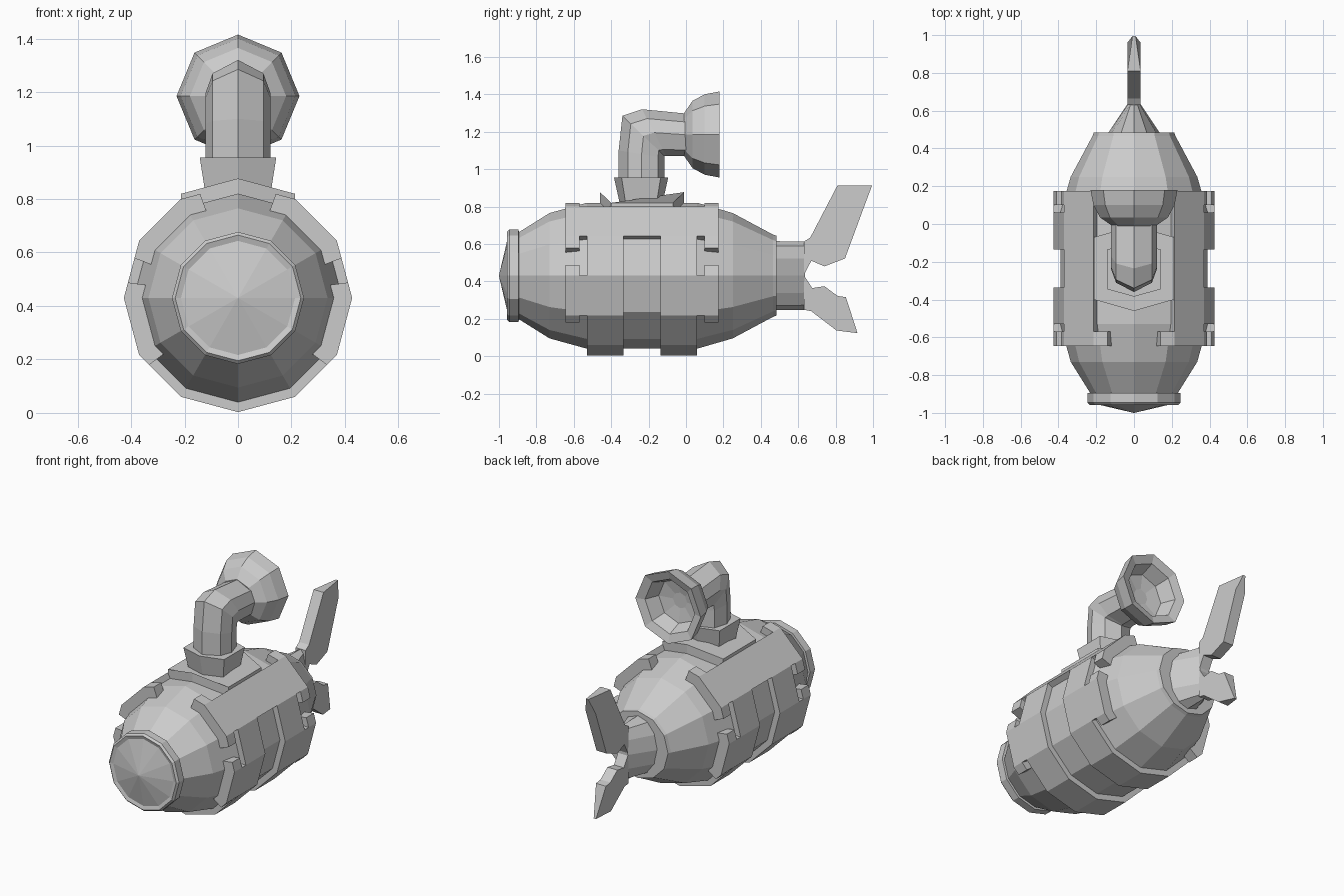
import bpy, bmesh
from math import sin, cos, radians, pi

if "Cube" in bpy.data.objects:
    bpy.data.objects.remove(bpy.data.objects["Cube"])

grey = bpy.data.materials.new("plain_grey")
grey.use_nodes = True
grey.diffuse_color = (0.6, 0.6, 0.6, 1)
grey.node_tree.nodes["Principled BSDF"].inputs["Base Color"].default_value = (0.6, 0.6, 0.6, 1)

AXIS = 0.43      # height of the hull centre line
PLATE_R = 0.427  # outer radius of the armour plates


def finish(name, bm):
    bmesh.ops.remove_doubles(bm, verts=bm.verts, dist=0.0005)
    bmesh.ops.recalc_face_normals(bm, faces=bm.faces)
    mesh = bpy.data.meshes.new(name)
    bm.to_mesh(mesh)
    bm.free()
    mesh.materials.append(grey)
    obj = bpy.data.objects.new(name, mesh)
    bpy.context.collection.objects.link(obj)
    return obj


def skin(bm, rings):
    """Join closed rings of points with quads and cap both ends."""
    loops = [[bm.verts.new(p) for p in ring] for ring in rings]
    n = len(loops[0])
    for a, b in zip(loops, loops[1:]):
        for i in range(n):
            j = (i + 1) % n
            bm.faces.new((a[i], a[j], b[j], b[i]))
    bm.faces.new(loops[0])
    bm.faces.new(loops[-1])


def loft(name, rings):
    bm = bmesh.new()
    skin(bm, rings)
    return finish(name, bm)


def ring(y, r, n=12, z=AXIS, sx=1.0):
    return [(sx * r * sin(2 * pi * i / n), y, z + r * cos(2 * pi * i / n)) for i in range(n)]


def lathe(name, profile, n=12, z=AXIS):
    return loft(name, [ring(y, r, n, z) for y, r in profile])


# Hull, nose ring and nose dome
lathe("hull", [(-0.92, 0.215), (-0.89, 0.235), (-0.73, 0.335), (-0.53, 0.39), (-0.33, 0.39),
               (-0.14, 0.39), (0.06, 0.39), (0.25, 0.335), (0.465, 0.22), (0.485, 0.213), (0.485, 0.17)])
lathe("nose_ring", [(-0.89, 0.2), (-0.895, 0.247), (-0.945, 0.247), (-0.957, 0.235), (-0.95, 0.212)])
lathe("nose_dome", [(-0.94, 0.215), (-0.95, 0.215), (-1.0, 0.001)])


# Armour plates: curved slabs that follow the twelve-sided hull
def plate(bm, y0, y1, a0, a1, side):
    angles = [a0] + [a for a in range(0, 181, 30) if a0 < a < a1] + [a1]
    rings = []
    for a in angles:
        r = PLATE_R * cos(radians(15)) / cos(radians(a % 30 - 15))
        s, c = side * sin(radians(a)), cos(radians(a))
        rings.append([(s * k, y, AXIS + c * k)
                      for k, y in ((r, y0), (r, y1), (r - 0.08, y1), (r - 0.08, y0))])
    skin(bm, rings)


MID = -0.235  # the plating is symmetric about this station
for side, label in ((1, "left"), (-1, "right")):
    bm = bmesh.new()
    plate(bm, -0.335, -0.135, 30, 60, side)
    for end in (-1, 1):
        for near, far, a0, a1 in ((0.1, 0.295, 30, 180),
                                  (0.295, 0.335, 30, 60), (0.335, 0.41, 20, 69),
                                  (0.295, 0.335, 90, 120), (0.335, 0.41, 82, 127)):
            y0, y1 = sorted((MID + end * near, MID + end * far))
            plate(bm, y0, y1, a0, a1, side)
    finish(label + "_armour", bm)

# Roof-shaped deck pad
pad = [(0, -0.46), (0.213, -0.4), (0.213, -0.07), (0, -0.01), (-0.213, -0.07), (-0.213, -0.4)]
loft("deck_pad", [[(x, y, top - abs(x) * 0.27) for x, y in pad] for top in (0.8, 0.877)])


# Flared six-sided collar
def hexagon(z, hx, hy):
    return [(x * hx, -0.24 + y * hy, z)
            for x, y in ((0, -1), (1, -0.72), (1, 0.72), (0, 1), (-1, 0.72), (-1, -0.72))]


loft("collar", [hexagon(0.82, 0.122, 0.115), hexagon(0.955, 0.143, 0.145)])

# Bent pipe: each section runs from an inner to an outer point of the elbow
section = [(0, 1), (0.095, 0.8), (0.122, 0.5), (0.095, 0.14), (0, 0),
           (-0.095, 0.14), (-0.122, 0.5), (-0.095, 0.8)]
elbow = [((-0.115, 0.92), (-0.36, 0.92)), ((-0.115, 1.06), (-0.36, 1.1)),
         ((-0.115, 1.07), (-0.34, 1.285)), ((-0.105, 1.07), (-0.235, 1.32)),
         ((0.02, 1.07), (0.02, 1.295))]
loft("periscope_pipe", [[(x, a[0] + t * (b[0] - a[0]), a[1] + t * (b[1] - a[1])) for x, t in section]
                        for a, b in elbow])

# Hollow horn at the end of the pipe
lathe("periscope_horn", [(-0.01, 0.115), (0.035, 0.18), (0.1, 0.215), (0.18, 0.23),
                         (0.163, 0.175), (0.075, 0.14), (0.06, 0.05)], 8, 1.185)

# Tail stem, pinched sideways into the fin
loft("tail_stem", [ring(0.46, 0.185, sx=0.82), ring(0.635, 0.182, sx=0.19)])


# Tail fins: flat blades with thinned tips
def fin(name, outline, tip_y):
    rings = [[(s * (0.008 if y > tip_y else 0.035), y, z) for y, z in outline] for s in (-1, 1)]
    return loft(name, rings)


fin("upper_fin", [(0.63, 0.433), (0.67, 0.51), (0.74, 0.48), (0.85, 0.522), (0.96, 0.82), (0.995, 0.913),
                  (0.81, 0.913), (0.665, 0.635), (0.63, 0.612)], 0.98)
fin("lower_fin", [(0.63, 0.433), (0.675, 0.364), (0.74, 0.374), (0.81, 0.322), (0.855, 0.315),
                  (0.917, 0.123), (0.805, 0.137), (0.67, 0.24), (0.63, 0.248)], 0.9)
